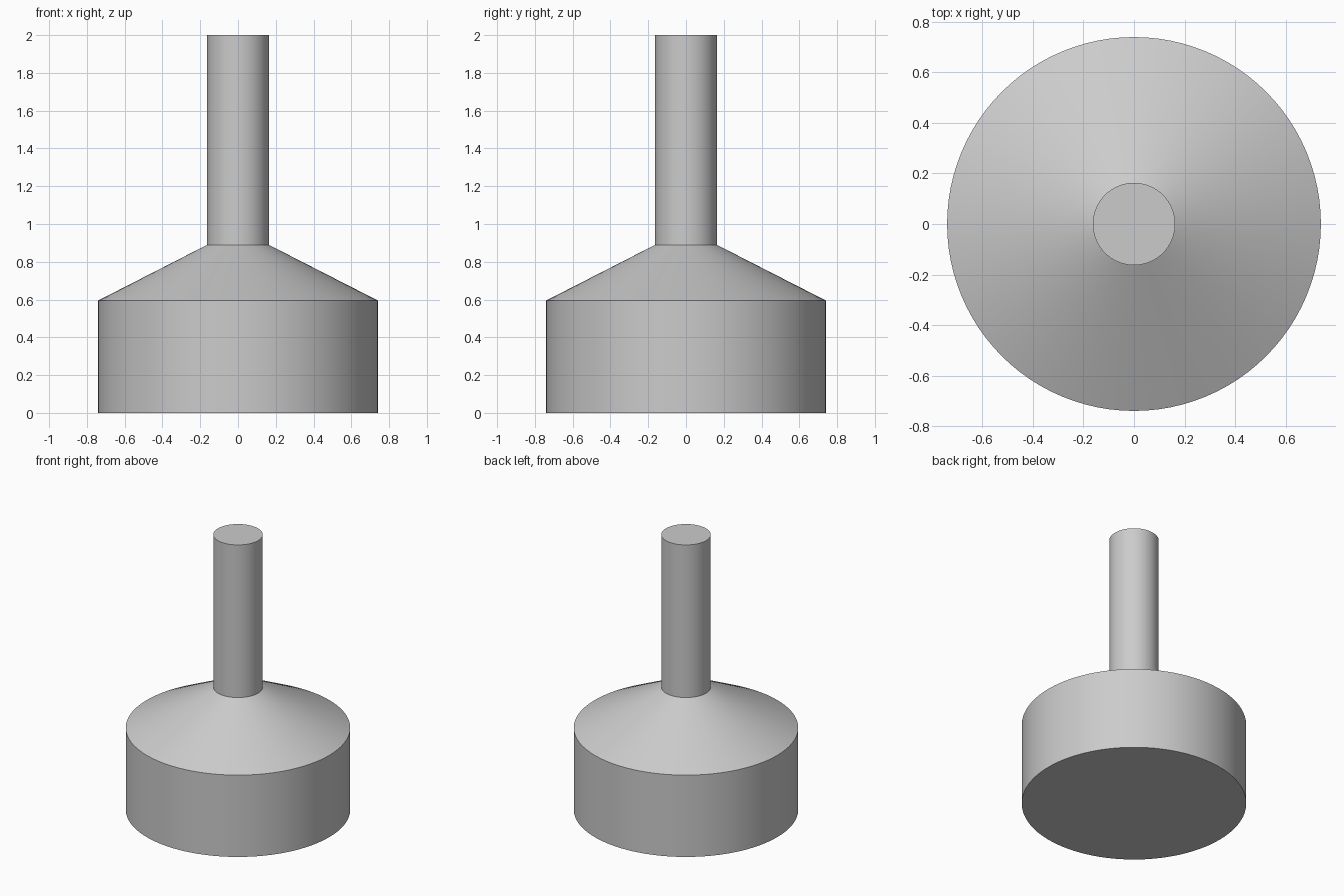
import bpy
import bmesh
import math

SEGMENTS = 96

cube = bpy.data.objects.get("Cube")
if cube:
    bpy.data.objects.remove(cube, do_unlink=True)

# Plain grey finish
grey = bpy.data.materials.new("plain_grey")
grey.use_nodes = True
colour = (0.6, 0.6, 0.6, 1.0)
grey.diffuse_color = colour
grey.node_tree.nodes["Principled BSDF"].inputs["Base Color"].default_value = colour


def turned_solid(name, profile):
    """Closed solid turned around z from (radius, height) points."""
    bm = bmesh.new()
    rings = []
    for radius, height in profile:
        angles = [math.tau * i / SEGMENTS for i in range(SEGMENTS)]
        rings.append([bm.verts.new((radius * math.cos(a), radius * math.sin(a), height))
                      for a in angles])
    for low, high in zip(rings, rings[1:]):
        for i in range(SEGMENTS):
            j = (i + 1) % SEGMENTS
            bm.faces.new((low[i], low[j], high[j], high[i]))
    bm.faces.new(reversed(rings[0]))
    bm.faces.new(rings[-1])
    mesh = bpy.data.meshes.new(name)
    bm.to_mesh(mesh)
    bm.free()
    mesh.materials.append(grey)
    obj = bpy.data.objects.new(name, mesh)
    bpy.context.collection.objects.link(obj)
    bpy.ops.object.select_all(action="DESELECT")
    obj.select_set(True)
    bpy.context.view_layer.objects.active = obj
    bpy.ops.object.shade_smooth_by_angle(angle=math.radians(30))
    return obj


# Drum base, conical shoulder and round stem in one piece
turned_solid("stemmed_base", [(0.74, 0), (0.74, 0.595), (0.163, 0.89), (0.163, 2)])
